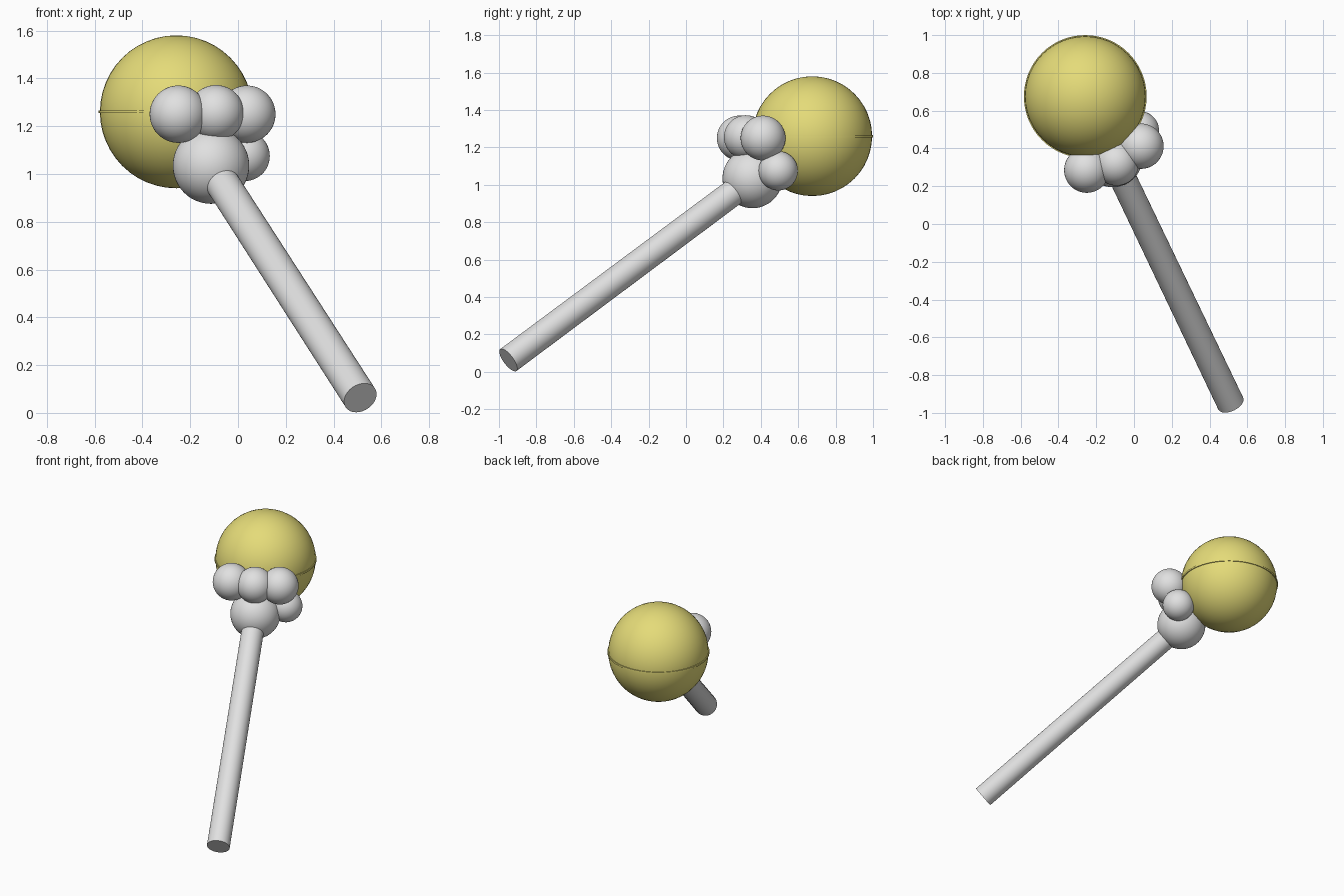
import bpy
import math
from mathutils import Vector

if "Cube" in bpy.data.objects:
    bpy.data.objects.remove(bpy.data.objects["Cube"])


def material(name, rgb):
    m = bpy.data.materials.new(name)
    m.diffuse_color = (*rgb, 1)
    m.use_nodes = True
    m.node_tree.nodes["Principled BSDF"].inputs["Base Color"].default_value = m.diffuse_color
    return m


WHITE = material("soft white", (0.75, 0.75, 0.75))
YELLOW = material("pale yellow", (0.78, 0.71, 0.19))


def finish(name, mat):
    ob = bpy.context.object
    ob.name = name
    ob.data.materials.append(mat)
    bpy.ops.object.shade_smooth_by_angle(angle=math.radians(40))
    return ob


def ball(name, centre, radius, mat):
    bpy.ops.mesh.primitive_uv_sphere_add(segments=48, ring_count=24, radius=radius, location=centre)
    return finish(name, mat)


def rod(name, start, end, r_start, r_end, mat):
    a, b = Vector(start), Vector(end)
    bpy.ops.mesh.primitive_cone_add(vertices=32, radius1=r_start, radius2=r_end,
                                    depth=(b - a).length, location=(a + b) / 2,
                                    rotation=(b - a).to_track_quat('Z', 'Y').to_euler())
    return finish(name, mat)


# Held ball with a thin raised seam around its middle
BALL = (-0.258, 0.675, 1.26)
ball("held_ball", BALL, 0.32, YELLOW)
bpy.ops.mesh.primitive_cylinder_add(vertices=64, radius=0.325, depth=0.012, location=BALL)
finish("ball_seam", YELLOW)

# Hand: palm, three fingers and a thumb
PALM = (-0.113, 0.355, 1.035)
ball("palm", PALM, 0.16, WHITE)
ball("outer_finger", (-0.25, 0.285, 1.25), 0.12, WHITE)
ball("middle_finger", (-0.092, 0.32, 1.255), 0.117, WHITE)
ball("inner_finger", (0.037, 0.412, 1.25), 0.12, WHITE)
ball("thumb", (0.028, 0.493, 1.075), 0.105, WHITE)

# Arm running into the palm
rod("arm", (0.512, -0.95, 0.063), PALM, 0.073, 0.071, WHITE)
